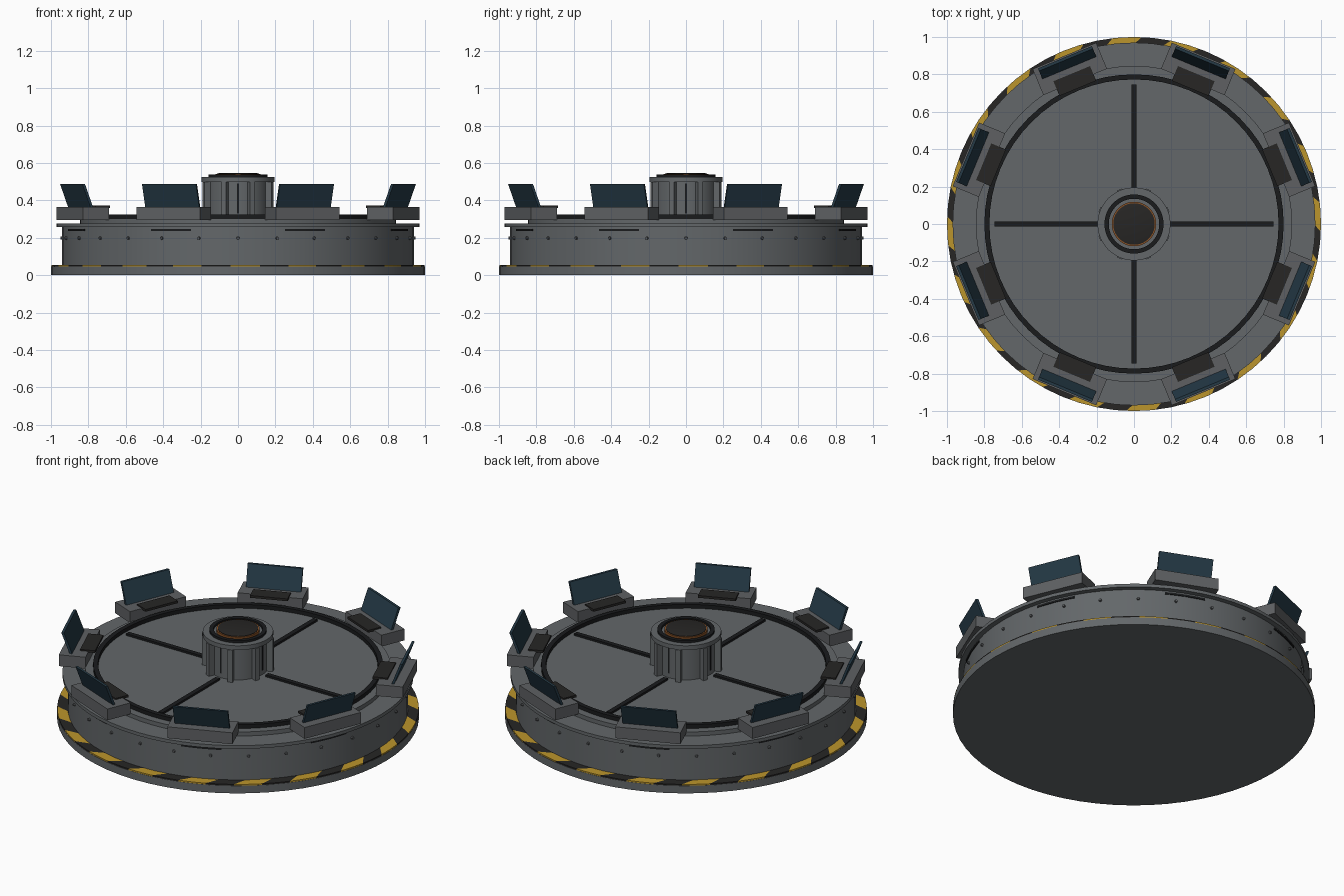
import bpy, bmesh, math
from mathutils import Matrix, Vector

if "Cube" in bpy.data.objects:
    bpy.data.objects.remove(bpy.data.objects["Cube"])


def mat(name, r, g, b):
    m = bpy.data.materials.new(name)
    m.diffuse_color = (r, g, b, 1)
    m.use_nodes = True
    m.node_tree.nodes["Principled BSDF"].inputs["Base Color"].default_value = m.diffuse_color
    return m


GREY = mat("steel grey", 0.125, 0.136, 0.143)
CONSOLE = mat("console grey", 0.112, 0.118, 0.124)
BLACK = mat("black trim", 0.010, 0.011, 0.012)
DARK = mat("dark charcoal", 0.020, 0.019, 0.018)
YELLOW = mat("hazard yellow", 0.50, 0.30, 0.025)
BLUE = mat("screen blue", 0.018, 0.042, 0.062)
COPPER = mat("copper", 0.25, 0.085, 0.02)


def finish(name, bm, mats, smooth=False):
    bmesh.ops.recalc_face_normals(bm, faces=bm.faces)
    me = bpy.data.meshes.new(name)
    bm.to_mesh(me)
    bm.free()
    for m in mats:
        me.materials.append(m)
    ob = bpy.data.objects.new(name, me)
    bpy.context.collection.objects.link(ob)
    if smooth:
        bpy.context.view_layer.objects.active = ob
        ob.select_set(True)
        bpy.ops.object.shade_smooth_by_angle(angle=math.radians(30))
        ob.select_set(False)
    return ob


def lathe(name, profile, m, n=64, closed=False):
    """Revolve (radius, z) points; open profiles get flat caps at their ends."""
    bm = bmesh.new()
    rings = [[bm.verts.new((r * math.cos(2 * math.pi * i / n),
                            r * math.sin(2 * math.pi * i / n), z)) for i in range(n)]
             for r, z in profile]
    pairs = list(zip(rings, rings[1:]))
    if closed:
        pairs.append((rings[-1], rings[0]))
    else:
        bm.faces.new(rings[0])
        bm.faces.new(rings[-1])
    for a, b in pairs:
        for i in range(n):
            j = (i + 1) % n
            bm.faces.new((a[i], a[j], b[j], b[i]))
    return finish(name, bm, [m], True)


def ring(name, r0, r1, z0, z1, m):
    return lathe(name, [(r0, z0), (r1, z0), (r1, z1), (r0, z1)], m, closed=True)


def radial_box(bm, ang, r0, r1, half, z0, z1, lean=0.0):
    """Box pointing outwards at an angle; lean pushes the top outwards."""
    rot = Matrix.Rotation(ang, 4, 'Z')
    v = bmesh.ops.create_cube(bm, size=1)["verts"]
    for p in v:
        top = p.co.z > 0
        p.co = rot @ Vector(((r1 if p.co.x > 0 else r0) + (lean if top else 0),
                             half if p.co.y > 0 else -half, z1 if top else z0))


def boxes(name, angles, args, m):
    bm = bmesh.new()
    for a in angles:
        radial_box(bm, a, *args)
    return finish(name, bm, [m])


def arc_blocks(name, starts, width, r0, r1, z0, z1, skew, mats, steps=4):
    """Curved blocks around the axis, colours alternating through mats."""
    bm = bmesh.new()
    for k, s in enumerate(starts):
        loops = []
        for i in range(steps + 1):
            a = s + width * i / steps
            loops.append([bm.verts.new((r * math.cos(t), r * math.sin(t), z))
                          for r, z, t in ((r0, z0, a + skew), (r1, z0, a),
                                          (r1, z1, a), (r0, z1, a + skew))])
        faces = [bm.faces.new(loops[0]), bm.faces.new(loops[-1])]
        for a, b in zip(loops, loops[1:]):
            for i in range(4):
                j = (i + 1) % 4
                faces.append(bm.faces.new((a[i], a[j], b[j], b[i])))
        for f in faces:
            f.material_index = k % len(mats)
    return finish(name, bm, mats)


rad = math.radians
eight = [rad(22.5 + 45 * k) for k in range(8)]
four = [rad(90 * k) for k in range(4)]

# Platform: base plate, drum wall, overhanging rim and raised deck
lathe("platform", [(1.0, 0), (1.0, 0.046), (0.94, 0.046), (0.94, 0.257), (0.97, 0.257),
                   (0.97, 0.277), (0.845, 0.277), (0.845, 0.302)], GREY)

# Hazard stripes on the base ledge
arc_blocks("hazard_stripes", [rad(-92.3 + 9 * k) for k in range(40)], rad(9),
           0.938, 0.998, 0.044, 0.054, rad(4), [YELLOW, DARK])

# Slots below the rim
arc_blocks("wall_slots", [a - rad(7) for a in eight], rad(14),
           0.93, 0.944, 0.236, 0.248, 0, [BLACK])

# Rivets around the wall
bm = bmesh.new()
for k in range(28):
    a = 2 * math.pi * k / 28
    bmesh.ops.create_cone(bm, cap_ends=True, segments=8, radius1=0.009, radius2=0.007, depth=0.012,
                          matrix=Matrix.Rotation(a, 4, 'Z') @ Matrix.Translation((0.944, 0, 0.198))
                          @ Matrix.Rotation(math.pi / 2, 4, 'Y'))
finish("wall_rivets", bm, [CONSOLE])

# Deck trim
ring("deck_ring", 0.773, 0.80, 0.295, 0.325, BLACK)
boxes("deck_spokes", four, (0.195, 0.745, 0.014, 0.295, 0.314), BLACK)

# Consoles around the edge
boxes("console_bodies", eight, (0.822, 0.973, 0.184, 0.295, 0.364), CONSOLE)
boxes("console_keyboards", eight, (0.785, 0.87, 0.106, 0.358, 0.372), DARK)
boxes("console_screens", eight, (0.903, 0.918, 0.156, 0.362, 0.487, 0.047), BLUE)

# Central pedestal
lathe("pedestal", [(0.165, 0.295), (0.165, 0.498), (0.195, 0.498), (0.195, 0.524),
                   (0.14, 0.524)], GREY, 48)
boxes("pedestal_ribs", eight, (0.15, 0.2, 0.014, 0.30, 0.498), GREY)
boxes("pedestal_slits", four, (0.15, 0.168, 0.005, 0.33, 0.49), BLACK)
ring("pedestal_top_ring", 0.135, 0.158, 0.52, 0.538, BLACK)
lathe("projector_copper_band", [(0.119, 0.52), (0.119, 0.54)], COPPER, 48)
lathe("projector_lens", [(0.111, 0.53), (0.111, 0.543), (0.10, 0.546)], DARK, 48)
